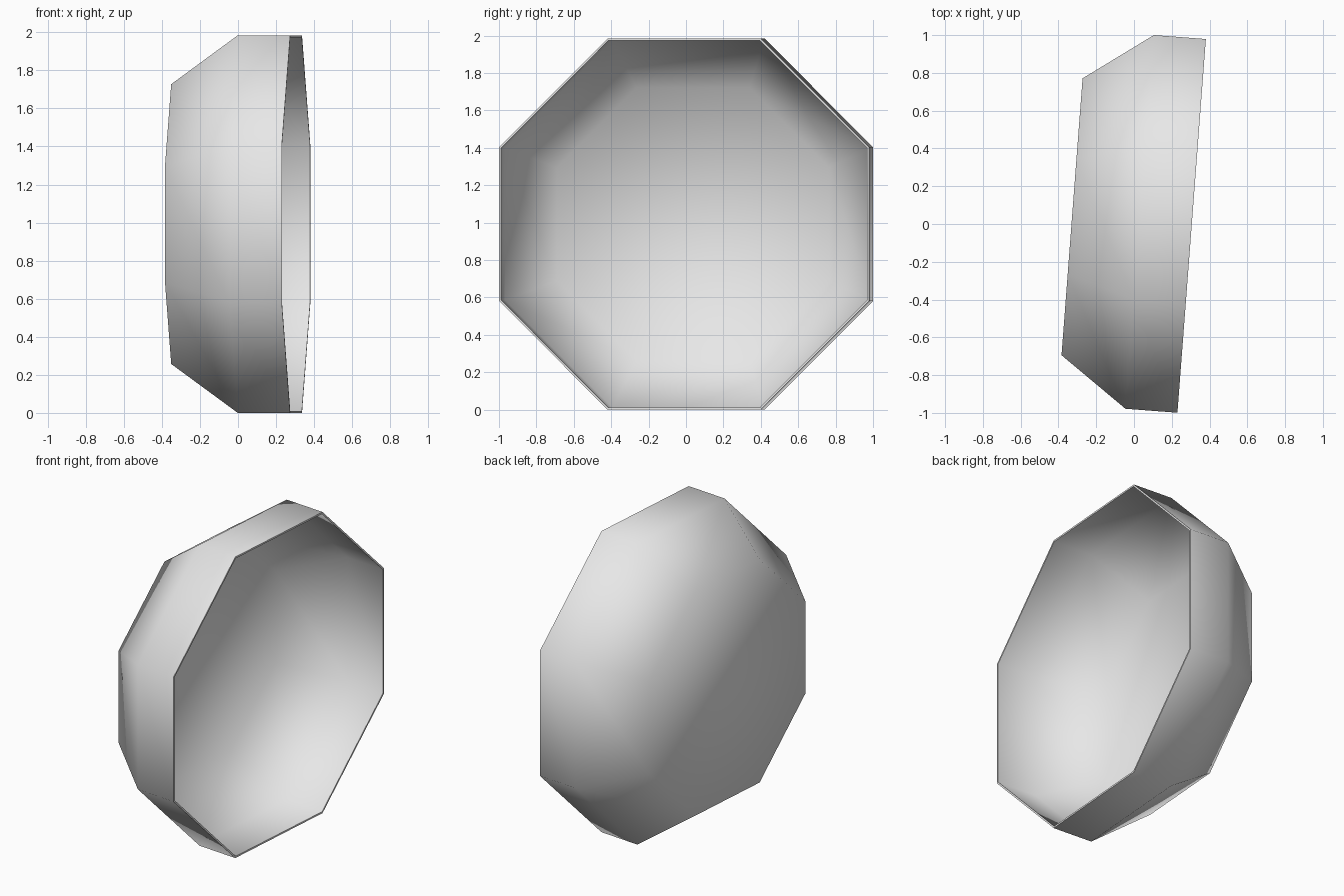
import bpy, bmesh
from math import cos, sin, pi, radians
from mathutils import Vector

cube = bpy.data.objects.get("Cube")
if cube:
    bpy.data.objects.remove(cube, do_unlink=True)

# Plain grey material
mat = bpy.data.materials.new("light_grey")
mat.use_nodes = True
grey = (0.8, 0.8, 0.8, 1)
mat.diffuse_color = grey
mat.node_tree.nodes["Principled BSDF"].inputs["Base Color"].default_value = grey

SIDES = 8
TILT = radians(4.35)
CENTRE = Vector((0.03, 0.011, 0.992))
side_dir = Vector((sin(TILT), cos(TILT), 0))
up_dir = Vector((0, 0, 1))
axis_dir = side_dir.cross(up_dir)

# Profile from outer base to rim and back to inner base: (apothem, distance along axis)
profile = [(0.735, -0.359), (0.992, 0.0), (0.992, 0.276),
           (0.981, 0.276), (0.981, 0.003), (0.73, -0.349)]

bm = bmesh.new()
rings = []
for apothem, along in profile:
    radius = apothem / cos(pi / SIDES)
    ring = []
    for i in range(SIDES):
        a = 2 * pi * (i + 0.5) / SIDES
        ring.append(bm.verts.new(CENTRE + axis_dir * along
                                 + side_dir * radius * cos(a)
                                 + up_dir * radius * sin(a)))
    rings.append(ring)

# Walls between neighbouring rings, then the outer and inner base
for low, high in zip(rings, rings[1:]):
    for i in range(SIDES):
        j = (i + 1) % SIDES
        bm.faces.new((low[i], low[j], high[j], high[i]))
bm.faces.new(rings[0][::-1])
bm.faces.new(rings[-1])
bmesh.ops.recalc_face_normals(bm, faces=bm.faces)

mesh = bpy.data.meshes.new("octagonal_dish")
bm.to_mesh(mesh)
bm.free()
mesh.materials.append(mat)
dish = bpy.data.objects.new("octagonal_dish", mesh)
bpy.context.collection.objects.link(dish)

# Smooth shading with a crisp rim
bpy.ops.object.select_all(action="DESELECT")
dish.select_set(True)
bpy.context.view_layer.objects.active = dish
bpy.ops.object.shade_smooth_by_angle(angle=radians(70))
